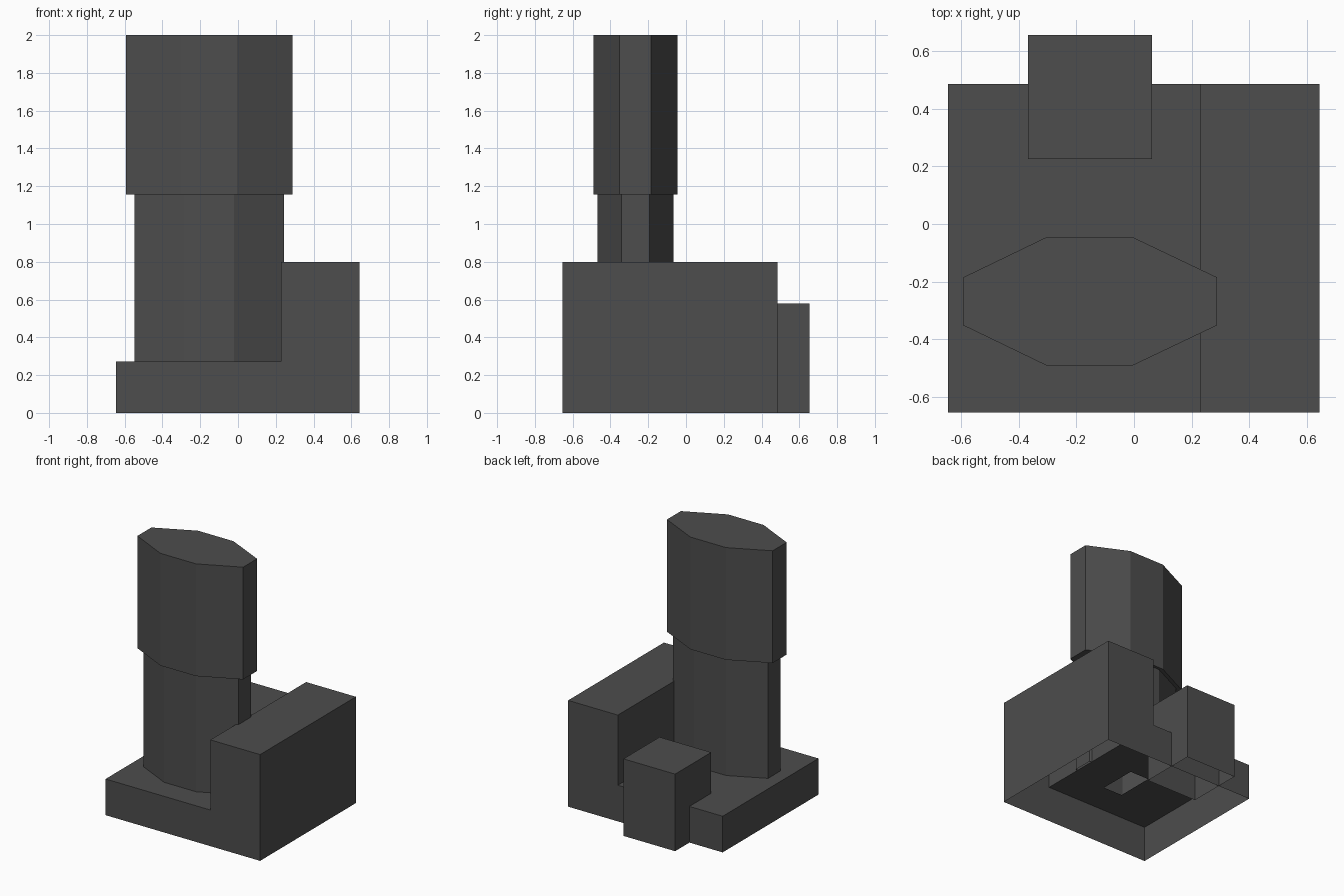
import bpy, bmesh

if "Cube" in bpy.data.objects:
    bpy.data.objects.remove(bpy.data.objects["Cube"])

grey = bpy.data.materials.new("dark_grey")
grey.diffuse_color = (0.075, 0.075, 0.075, 1)
grey.use_nodes = True
grey.node_tree.nodes["Principled BSDF"].inputs["Base Color"].default_value = grey.diffuse_color


def finish(bm, name):
    mesh = bpy.data.meshes.new(name)
    bm.to_mesh(mesh)
    bm.free()
    mesh.materials.append(grey)
    obj = bpy.data.objects.new(name, mesh)
    bpy.context.collection.objects.link(obj)
    return obj


def ring(bm, pts):
    return [bm.verts.new(p) for p in pts]


def bridge(bm, a, b):
    n = len(a)
    return [bm.faces.new((a[i], a[(i + 1) % n], b[(i + 1) % n], b[i])) for i in range(n)]


# Stepped base: L profile run front to back, open underneath
bm = bmesh.new()
profile = [(0.642, 0), (0.642, 0.8), (0.228, 0.8), (0.228, 0.272), (-0.645, 0.272), (-0.645, 0)]
front = ring(bm, [(x, -0.654, z) for x, z in profile])
back = ring(bm, [(x, 0.485, z) for x, z in profile])
bm.faces.new(front[::-1])
bm.faces.new(back)
sides = bridge(bm, front, back)
bm.faces.remove(sides[5])

# Opening in the low deck, leading up into the hollow column
deck = sides[3]
bmesh.ops.inset_individual(bm, faces=[deck], thickness=0.1)
mid = deck.calc_center_median()
for v in deck.verts:
    v.co.x = -0.07 if v.co.x > mid.x else -0.23
    v.co.y = -0.12 if v.co.y > mid.y else -0.41
bmesh.ops.delete(bm, geom=[deck], context='FACES')
bmesh.ops.recalc_face_normals(bm, faces=bm.faces[:])
finish(bm, "stepped_base")

# Rear block, open underneath
bm = bmesh.new()
foot = [(-0.368, 0.226), (0.062, 0.226), (0.062, 0.655), (-0.368, 0.655)]
low = ring(bm, [(x, y, 0) for x, y in foot])
high = ring(bm, [(x, y, 0.58) for x, y in foot])
bridge(bm, low, high)
bm.faces.new(high)
finish(bm, "rear_block")

# Eight-sided column with a wider upper section
octagon = [(-0.15, -0.223), (0.146, -0.223), (0.44, -0.083), (0.44, 0.083),
           (0.146, 0.223), (-0.15, 0.223), (-0.44, 0.083), (-0.44, -0.083)]
levels = [(0.272, 0.9), (1.155, 0.9), (1.155, 1.0), (2.0, 1.0)]
bm = bmesh.new()
rings = [ring(bm, [(-0.152 + x * s, -0.268 + y * s, z) for x, y in octagon]) for z, s in levels]
for a, b in zip(rings, rings[1:]):
    bridge(bm, a, b)
bm.faces.new(rings[-1])
finish(bm, "column")
